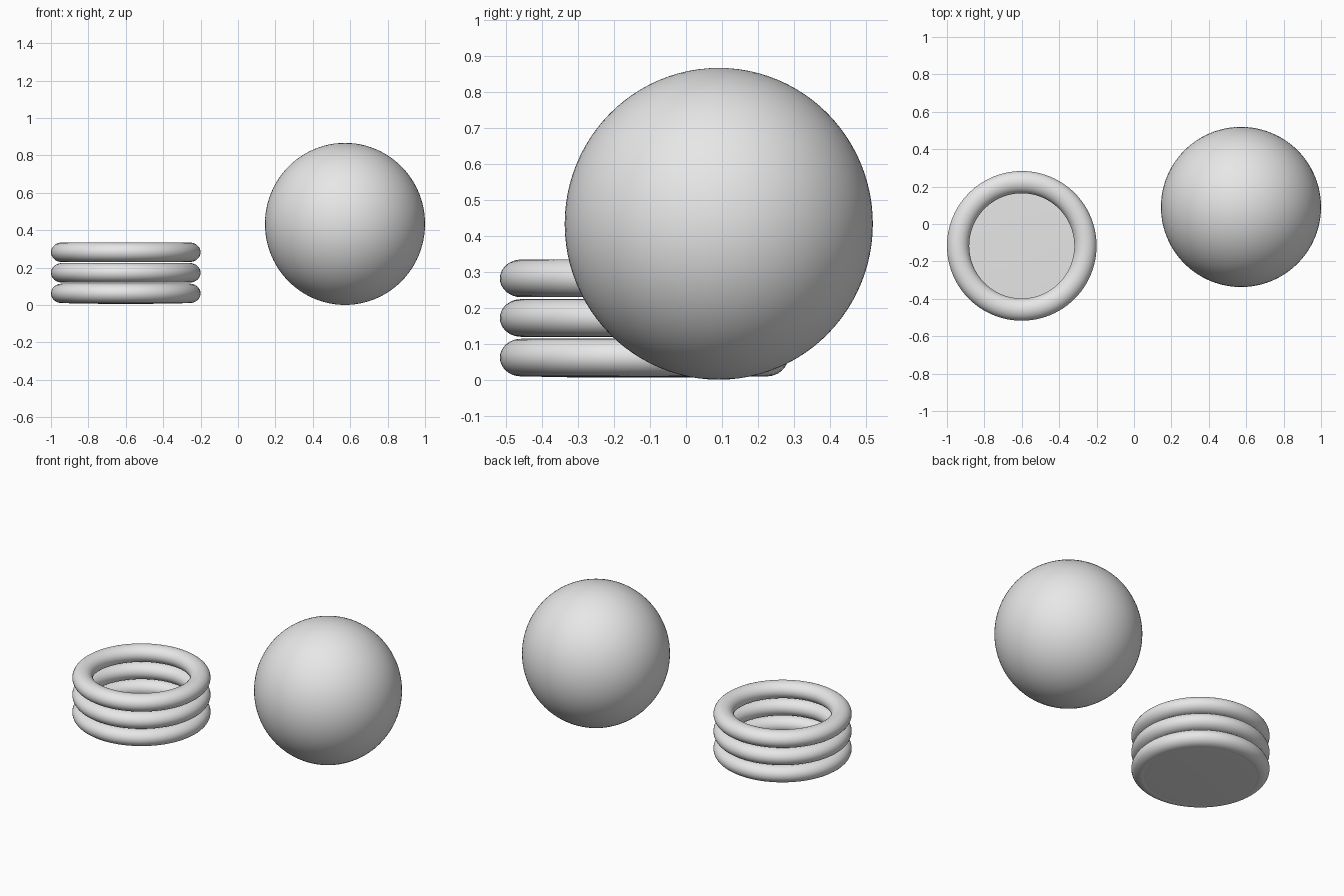
import bpy

cube = bpy.data.objects.get("Cube")
if cube:
    bpy.data.objects.remove(cube, do_unlink=True)

# Single light grey finish
grey = bpy.data.materials.new("light_grey")
grey.use_nodes = True
COLOUR = (0.8, 0.8, 0.8, 1)
grey.diffuse_color = COLOUR
grey.node_tree.nodes["Principled BSDF"].inputs["Base Color"].default_value = COLOUR


def finish(name, scale):
    obj = bpy.context.object
    obj.name = obj.data.name = name
    obj.scale = scale
    bpy.ops.object.transform_apply(location=False, rotation=False, scale=True)
    bpy.ops.object.shade_smooth()
    obj.data.materials.append(grey)
    return obj


# Ball
bpy.ops.mesh.primitive_uv_sphere_add(
    segments=96, ring_count=48, radius=1, location=(0.572, 0.091, 0.434))
finish("ball", (0.428, 0.428, 0.433))

# Basket wall: three stacked rings, slightly flattened
BASKET_X, BASKET_Y = -0.6, -0.117
TUBE = 0.0595
for i, level in enumerate(("bottom", "middle", "top")):
    bpy.ops.mesh.primitive_torus_add(
        major_segments=96, minor_segments=32,
        major_radius=0.4 - TUBE, minor_radius=TUBE,
        location=(BASKET_X, BASKET_Y, 0.0625 + 0.11 * i))
    finish(f"{level}_ring", (1, 1, 0.88))

# Basket floor: a very flat disc closing the bottom ring
bpy.ops.mesh.primitive_uv_sphere_add(
    segments=96, ring_count=24, radius=1, location=(BASKET_X, BASKET_Y, 0.0125))
finish("basket_floor", (0.34, 0.34, 0.006))
